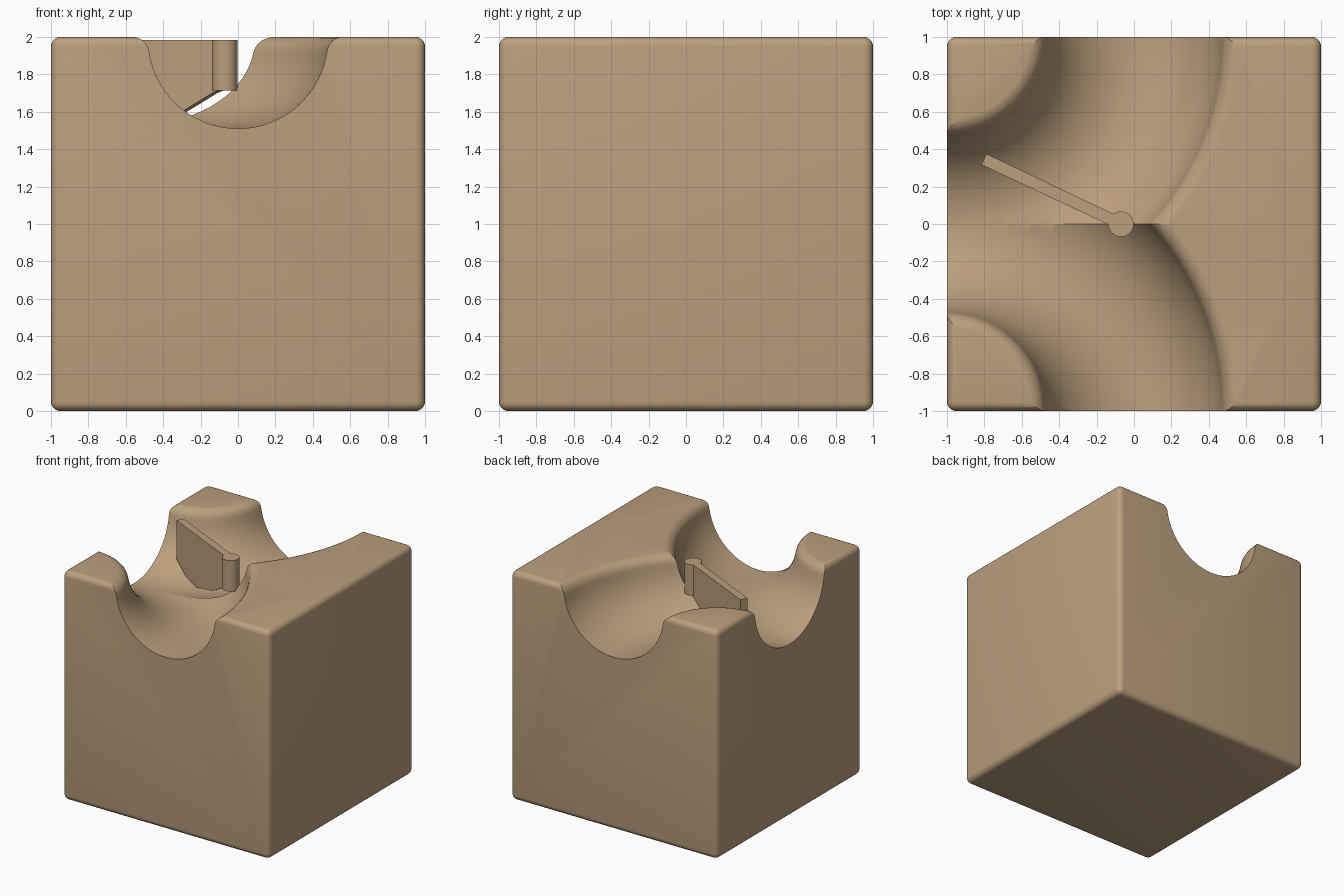
import bpy, bmesh, math
from mathutils import Vector

if "Cube" in bpy.data.objects:
    bpy.data.objects.remove(bpy.data.objects["Cube"])

tan = bpy.data.materials.new("warm_tan")
tan.diffuse_color = (0.50, 0.35, 0.205, 1)
tan.use_nodes = True
tan.node_tree.nodes["Principled BSDF"].inputs["Base Color"].default_value = tan.diffuse_color


def make_object(name, bm):
    bmesh.ops.recalc_face_normals(bm, faces=bm.faces)
    mesh = bpy.data.meshes.new(name)
    bm.to_mesh(mesh)
    bm.free()
    mesh.materials.append(tan)
    obj = bpy.data.objects.new(name, mesh)
    bpy.context.collection.objects.link(obj)
    return obj


def activate(obj):
    bpy.ops.object.select_all(action='DESELECT')
    obj.select_set(True)
    bpy.context.view_layer.objects.active = obj


# Groove cutter: round gutter with rolled-over lips, swept round a corner
R, CZ, LIP = 0.48, 1.99, 0.09
drop = CZ - (2 - LIP)
lip_x = math.sqrt((R + LIP) ** 2 - drop ** 2)
a0 = math.atan2(drop, lip_x)
half = []
for i in range(15):                      # gutter, bottom to tangent point
    a = -math.pi / 2 + (math.pi / 2 - a0) * i / 14
    half.append((R * math.cos(a), CZ + R * math.sin(a)))
for i in range(1, 7):                    # rolled lip
    a = (math.pi - a0) + (math.pi / 2 - (math.pi - a0)) * i / 6
    half.append((lip_x + LIP * math.cos(a), 2 - LIP + (LIP + 0.001) * math.sin(a)))
half.append((lip_x, 2.2))
profile = [(-x, z) for x, z in reversed(half[1:])] + half

bm = bmesh.new()
STEPS = 50
rings = []
for i in range(STEPS + 1):
    a = math.radians(-97 + 105 * i / STEPS)
    rings.append([bm.verts.new((-1 + (1 + x) * math.cos(a), 1 + (1 + x) * math.sin(a), z))
                  for x, z in profile])
n = len(profile)
for r0, r1 in zip(rings, rings[1:]):
    for j in range(n):
        bm.faces.new((r0[j], r0[(j + 1) % n], r1[(j + 1) % n], r1[j]))
bm.faces.new(rings[0])
bm.faces.new(rings[-1])
cutter = make_object("groove_cutter", bm)
cutter.hide_render = True

# Block with rounded edges, grooved once and mirrored front to back
bm = bmesh.new()
bmesh.ops.create_cube(bm, size=2)
bmesh.ops.translate(bm, verts=bm.verts, vec=(0, 0, 1))
bmesh.ops.bevel(bm, geom=bm.edges[:], offset=0.05, segments=5, profile=0.5, affect='EDGES')
block = make_object("block", bm)
cut = block.modifiers.new("groove", 'BOOLEAN')
cut.operation, cut.solver, cut.object = 'DIFFERENCE', 'EXACT', cutter
mir = block.modifiers.new("mirror", 'MIRROR')
mir.use_axis = (False, True, False)
mir.use_bisect_axis = (False, True, False)
activate(block)
bpy.ops.object.modifier_apply(modifier=cut.name)
bpy.ops.object.modifier_apply(modifier=mir.name)
bpy.ops.object.shade_smooth_by_angle(angle=math.radians(30))
bpy.data.objects.remove(cutter)

# Pivot pin of the switch
pivot = Vector((-0.07, 0, 0))
bm = bmesh.new()
bmesh.ops.create_cone(bm, cap_ends=True, segments=32, radius1=0.068, radius2=0.068, depth=0.27)
bmesh.ops.translate(bm, verts=bm.verts, vec=pivot + Vector((0, 0, 1.85)))
pin = make_object("switch_pivot", bm)
activate(pin)
bpy.ops.object.shade_smooth_by_angle(angle=math.radians(30))

# Switch arm: upright plate whose lower edge follows the gutter
along = Vector((-0.73, 0.345, 0)).normalized()
side = Vector((-along.y, along.x, 0)) * 0.032
outline = [(0.02, 1.985), (0.81, 1.985), (0.81, 1.645), (0.66, 1.555), (0.48, 1.53),
           (0.24, 1.60), (0.06, 1.70), (0.02, 1.715)]
bm = bmesh.new()
sheets = [[bm.verts.new(pivot + along * s + Vector((0, 0, z)) + side * k) for s, z in outline]
          for k in (-1, 1)]
m = len(outline)
bm.faces.new(sheets[0])
bm.faces.new(sheets[1])
for j in range(m):
    k = (j + 1) % m
    bm.faces.new((sheets[0][j], sheets[0][k], sheets[1][k], sheets[1][j]))
make_object("switch_arm", bm)
